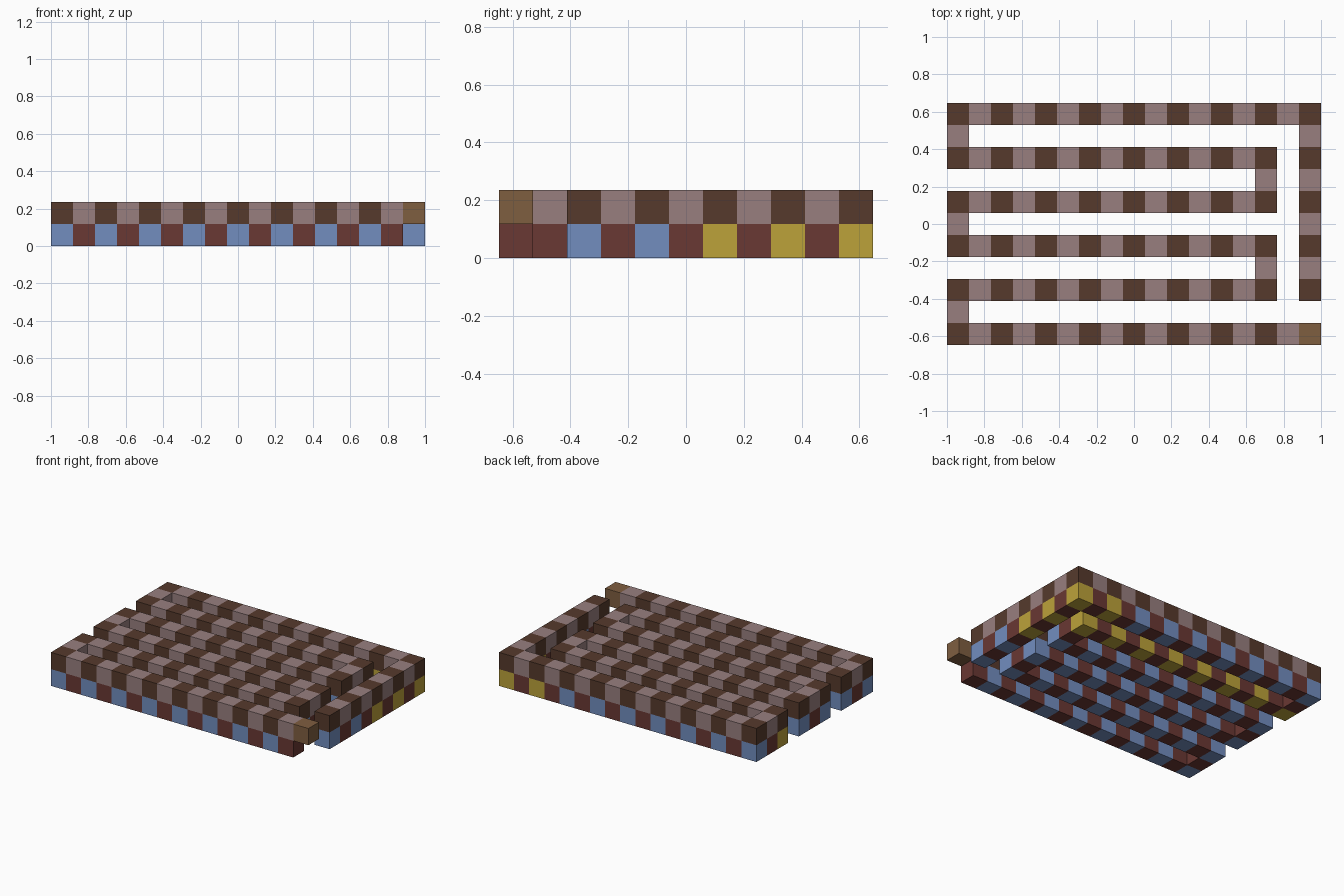
import bpy, bmesh
from mathutils import Vector

cube = bpy.data.objects.get("Cube")
if cube:
    bpy.data.objects.remove(cube, do_unlink=True)

COLS, ROWS = 17, 11
CELL = 2 / COLS


def material(name, hex_code):
    """Flat material from an sRGB hex colour, converted to linear."""
    srgb = [int(hex_code[k:k + 2], 16) / 255 for k in (0, 2, 4)]
    rgba = [c / 12.92 if c < 0.04 else ((c + 0.055) / 1.055) ** 2.4 for c in srgb] + [1]
    mat = bpy.data.materials.new(name)
    mat.use_nodes = True
    mat.diffuse_color = rgba
    bsdf = mat.node_tree.nodes["Principled BSDF"]
    bsdf.inputs["Base Color"].default_value = rgba
    bsdf.inputs["Roughness"].default_value = 0.9
    return mat


dark_brown = material("dark brown", "563A2C")
mauve = material("dusty mauve", "987F7F")
tan = material("tan", "7F5E40")
blue = material("soft blue", "728DBF")
yellow = material("mustard yellow", "BCA23A")
red = material("brick red", "6A3833")

# Serpentine footprint as grid cells: long rows, turns and the side run
track = {(i, 0) for i in range(COLS - 1)} | {(i, ROWS - 1) for i in range(COLS)}
track |= {(i, j) for j in (2, 4, 6, 8) for i in range(15)}
track |= {(0, j) for j in (1, 5, 9)} | {(14, j) for j in (3, 7)}
track |= {(COLS - 1, j) for j in range(2, ROWS)}
end_cell = (COLS - 1, 0, 1)
solid = {(i, j, k) for i, j in track for k in (0, 1)} | {end_cell}


def build(name, cells, colour):
    """One mesh of the exposed block sides, coloured block by block."""
    mats = []
    bm = bmesh.new()
    for cell in sorted(cells):
        mat = colour(cell)
        if mat not in mats:
            mats.append(mat)
        centre = Vector(cell) + Vector((0.5 - COLS / 2, 0.5 - ROWS / 2, 0.5))
        for axis in range(3):
            for side in (-1, 1):
                near = list(cell)
                near[axis] += side
                if tuple(near) in solid:
                    continue
                corners = []
                for u, v in ((-1, -1), (1, -1), (1, 1), (-1, 1))[::side]:
                    p = Vector((0, 0, 0))
                    p[axis], p[(axis + 1) % 3], p[(axis + 2) % 3] = side, u, v
                    corners.append(bm.verts.new((centre + p / 2) * CELL))
                bm.faces.new(corners).material_index = mats.index(mat)
    bmesh.ops.remove_doubles(bm, verts=bm.verts[:], dist=CELL / 100)
    mesh = bpy.data.meshes.new(name)
    bm.to_mesh(mesh)
    bm.free()
    for mat in mats:
        mesh.materials.append(mat)
    bpy.context.collection.objects.link(bpy.data.objects.new(name, mesh))


def upper_colour(cell):
    return mauve if (cell[0] + cell[1]) % 2 else dark_brown


def lower_colour(cell):
    i, j, _ = cell
    if (i + j) % 2:
        return red
    # Yellow run: upper part of the side, its corner, and the second row
    gold = j == 8 or (i >= 14 and j == 10) or (i == 16 and j >= 6)
    return yellow if gold else blue


build("upper_track", {(i, j, 1) for i, j in track}, upper_colour)
build("lower_track", {(i, j, 0) for i, j in track}, lower_colour)
build("end_block", {end_cell}, lambda cell: tan)
